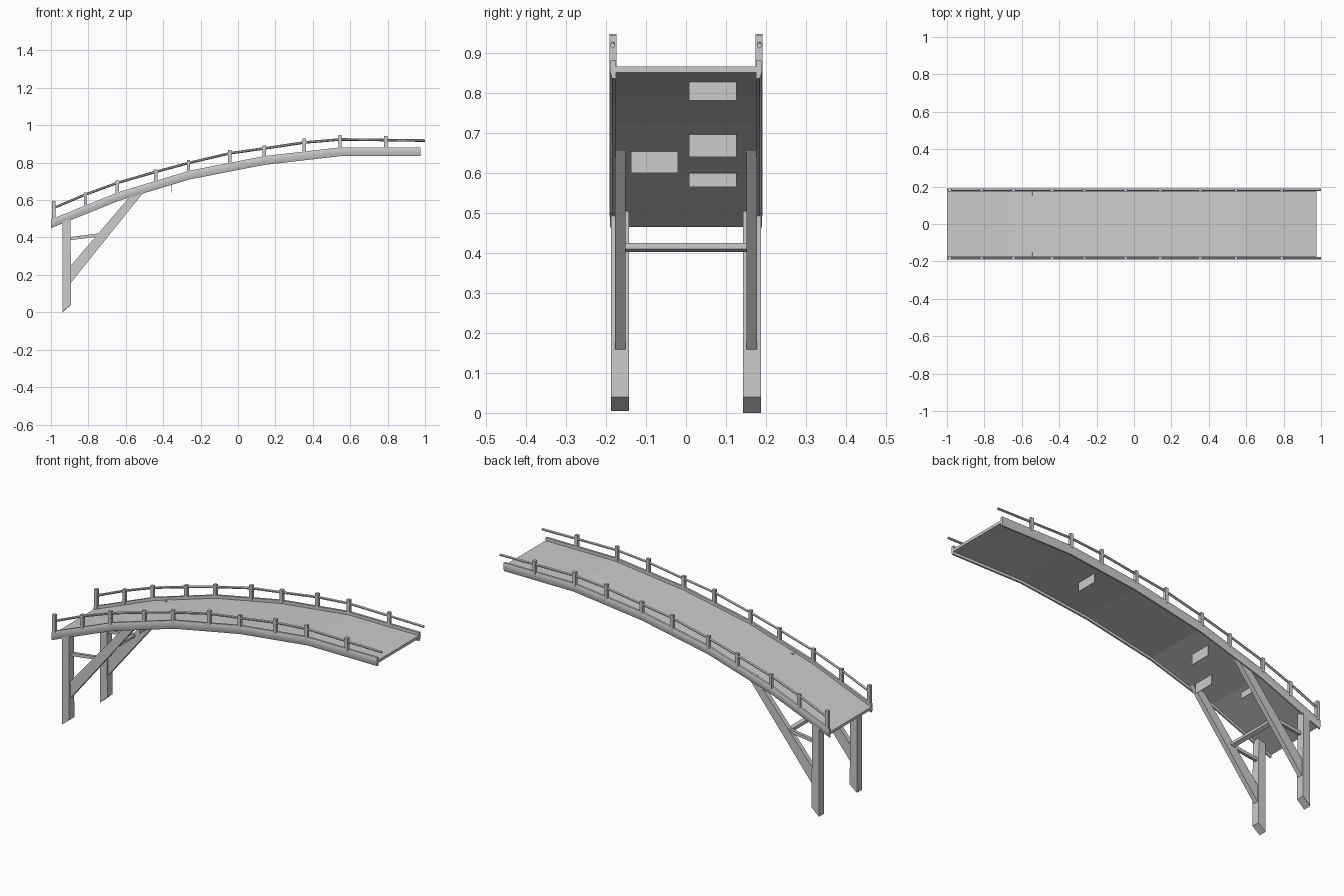
import bpy, bmesh
from mathutils import Vector

if "Cube" in bpy.data.objects:
    bpy.data.objects.remove(bpy.data.objects["Cube"])

grey = bpy.data.materials.new("pale grey")
grey.diffuse_color = (0.604, 0.604, 0.604, 1)
grey.use_nodes = True
grey.node_tree.nodes["Principled BSDF"].inputs["Base Color"].default_value = grey.diffuse_color


def make(name, verts, faces, smooth=False):
    me = bpy.data.meshes.new(name)
    me.from_pydata(verts, [], faces)
    bm = bmesh.new()
    bm.from_mesh(me)
    bmesh.ops.recalc_face_normals(bm, faces=bm.faces)
    bm.to_mesh(me)
    bm.free()
    me.materials.append(grey)
    ob = bpy.data.objects.new(name, me)
    bpy.context.collection.objects.link(ob)
    if smooth:
        bpy.context.view_layer.objects.active = ob
        ob.select_set(True)
        bpy.ops.object.shade_smooth_by_angle(angle=0.6)
        ob.select_set(False)
    return ob


def sweep(name, path, section, smooth=False):
    """Sweep a (y, z) section along (x, z) points."""
    n = len(section)
    verts = [(x, y, z + dz) for x, z in path for y, dz in section]
    faces = [(i * n + j, i * n + (j + 1) % n, (i + 1) * n + (j + 1) % n, (i + 1) * n + j)
             for i in range(len(path) - 1) for j in range(n)]
    faces += [tuple(range(n)), tuple(range(len(verts) - n, len(verts)))]
    return make(name, verts, faces, smooth)


def prism(name, outline, y0, y1):
    """Extrude an (x, z) outline from y0 to y1."""
    n = len(outline)
    verts = [(x, y, z) for y in (y0, y1) for x, z in outline]
    faces = [(i, (i + 1) % n, n + (i + 1) % n, n + i) for i in range(n)]
    return make(name, verts, faces + [tuple(range(n)), tuple(range(n, 2 * n))])


# Arched line of the beam undersides
arch = [(-1, 0.45), (-0.64, 0.595), (-0.26, 0.71), (0.14, 0.788), (0.55, 0.835), (0.975, 0.835)]


def arch_z(x):
    for (xa, za), (xb, zb) in zip(arch, arch[1:]):
        if x <= xb:
            return za + (zb - za) * (x - xa) / (xb - xa)
    return arch[-1][1]


# Deck
sweep("deck", arch, [(-0.176, 0.015), (0.176, 0.015), (0.176, 0.03), (-0.176, 0.03)])

post_x = [-0.985, -0.815, -0.645, -0.44, -0.265, -0.045, 0.14, 0.355, 0.545, 0.79]
post_top = [0.595, 0.64, 0.705, 0.763, 0.813, 0.868, 0.893, 0.93, 0.947, 0.943]
rail = [(-0.99, 0.556), (-0.815, 0.63), (-0.645, 0.692), (-0.44, 0.751), (-0.265, 0.798),
        (-0.045, 0.85), (0.14, 0.876), (0.355, 0.908), (0.545, 0.924), (0.79, 0.921), (1, 0.918)]

for s, side in ((-1, "front"), (1, "back")):
    # Side beam, slightly bulged on the outside
    sweep(side + "_beam", arch,
          [(s * 0.175, 0), (s * 0.184, 0), (s * 0.19, 0.017), (s * 0.19, 0.038),
           (s * 0.187, 0.047), (s * 0.175, 0.047)], True)
    # Railing
    sweep(side + "_handrail", rail,
          [(s * 0.183 + a, b) for a, b in
           ((-0.006, -0.003), (0, -0.007), (0.006, -0.003), (0.006, 0.003), (0, 0.007), (-0.006, 0.003))])
    for i, (x, top) in enumerate(zip(post_x, post_top)):
        z = arch_z(x) + 0.035
        prism(f"{side}_rail_post_{i}",
              [(x - 0.009, z), (x + 0.009, z), (x + 0.009, top), (x - 0.009, top)],
              s * 0.174, s * 0.191)
    # Leg with slanted foot
    foot = 0.0 if s > 0 else 0.005
    prism(side + "_leg", [(-0.937, foot), (-0.893, 0.04), (-0.895, 0.505), (-0.937, 0.485)],
          s * 0.143, s * 0.187)
    # Diagonal brace and short strut
    prism(side + "_brace", [(-0.9, 0.15), (-0.49, 0.66), (-0.543, 0.66), (-0.9, 0.242)],
          s * 0.151, s * 0.177)
    prism(side + "_strut", [(-0.9, 0.385), (-0.73, 0.407), (-0.73, 0.424), (-0.9, 0.402)],
          s * 0.154, s * 0.17)

# Cross bar between the braces
prism("cross_bar", [(-0.75, 0.402), (-0.73, 0.41), (-0.73, 0.424), (-0.75, 0.42)], -0.155, 0.155)

# Thin plates hanging under the deck
for i, (x, y0, y1, z0, z1) in enumerate([(0.35, 0.008, 0.126, 0.78, 0.83),
                                         (-0.356, 0.008, 0.126, 0.64, 0.70),
                                         (-0.66, 0.008, 0.126, 0.565, 0.60),
                                         (-0.5, -0.138, -0.02, 0.60, 0.655)]):
    prism(f"under_plate_{i}", [(x - 0.001, z0), (x + 0.001, z0), (x + 0.001, z1), (x - 0.001, z1)], y0, y1)
